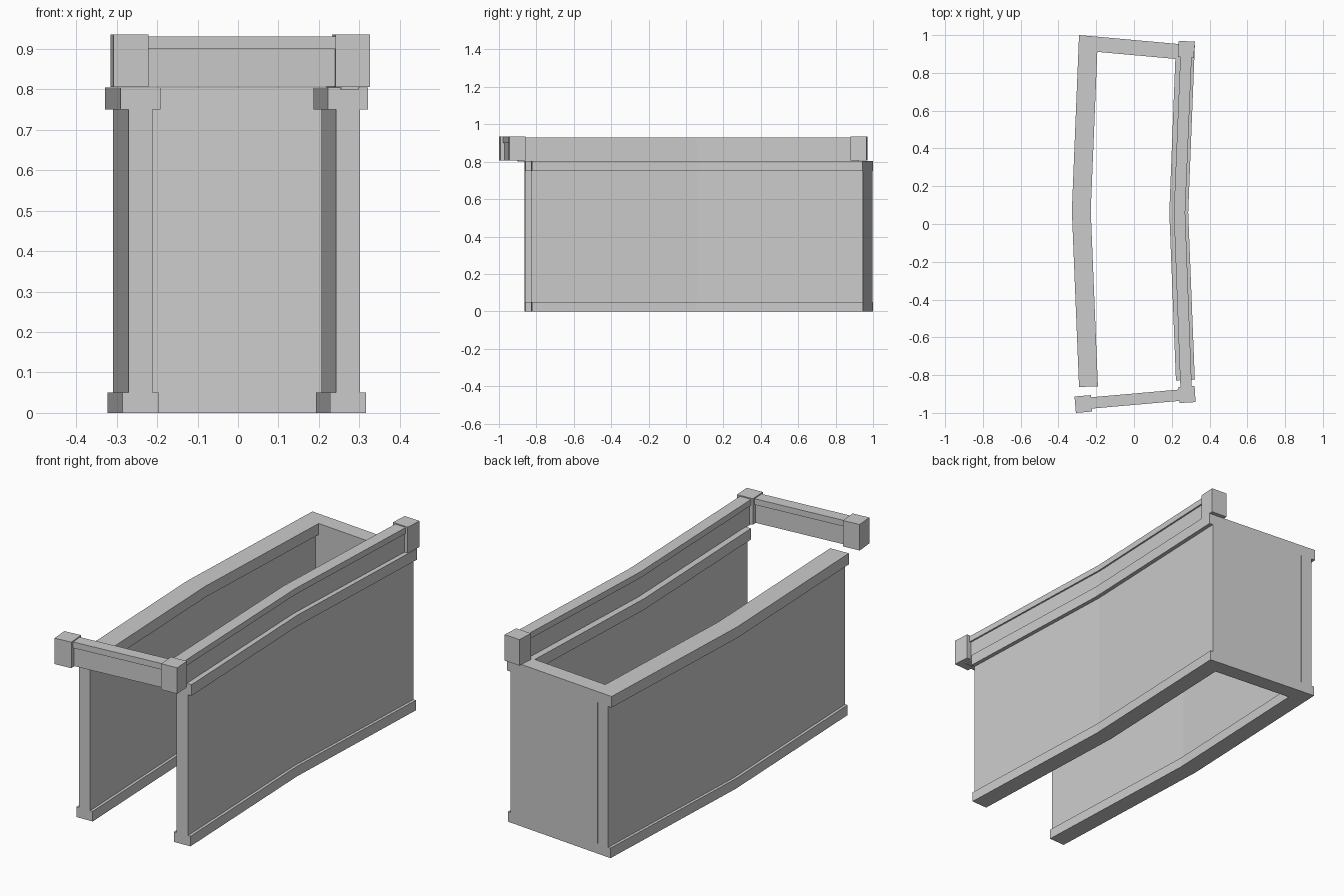
import bpy, bmesh
from mathutils import Vector, Matrix

if "Cube" in bpy.data.objects:
    bpy.data.objects.remove(bpy.data.objects["Cube"])


def finish(name, bm):
    bmesh.ops.recalc_face_normals(bm, faces=bm.faces[:])
    me = bpy.data.meshes.new(name)
    bm.to_mesh(me)
    bm.free()
    ob = bpy.data.objects.new(name, me)
    bpy.context.collection.objects.link(ob)
    return ob


def sweep(name, path, half, end_dir=None):
    """Sweep a symmetric profile of (half width, z) along a flat path."""
    prof = [(-w, z) for w, z in half] + [(w, z) for w, z in reversed(half)]
    pts = [Vector(p) for p in path]
    bm = bmesh.new()
    rings = []
    for i, p in enumerate(pts):
        t = (pts[min(i + 1, len(pts) - 1)] - pts[max(i - 1, 0)]).normalized()
        n = Vector((t.y, -t.x))
        if end_dir and i == len(pts) - 1:
            n = Vector(end_dir)
        rings.append([bm.verts.new((p.x + n.x * w, p.y + n.y * w, z)) for w, z in prof])
    k = len(prof)
    for a, b in zip(rings, rings[1:]):
        for j in range(k):
            bm.faces.new((a[j], a[(j + 1) % k], b[(j + 1) % k], b[j]))
    bm.faces.new(rings[0])
    bm.faces.new(rings[-1])
    return finish(name, bm)


def post(name, x, y, z0, z1, size, angle):
    bm = bmesh.new()
    bmesh.ops.create_cube(bm, size=1, matrix=Matrix.Translation((x, y, (z0 + z1) / 2))
                          @ Matrix.Rotation(angle, 4, 'Z')
                          @ Matrix.Diagonal((size, size, z1 - z0, 1)))
    return finish(name, bm)


def back_y(x):
    return 1.0 - 0.09 * (x + 0.29)


# side walls with base and top trim, bowed slightly, cut flush at the back
WALL = [(0.044, 0), (0.044, 0.05), (0.03, 0.05), (0.03, 0.75), (0.05, 0.75), (0.05, 0.805)]
sweep("left_wall", [(-0.241, -0.861), (-0.279, 0.07), (-0.241, back_y(-0.241))], WALL, (1, -0.09))
sweep("right_wall", [(0.272, -0.826), (0.237, 0.06), (0.272, back_y(0.272))], WALL, (1, -0.09))

# plain back wall between the side walls
xa, xb = -0.212, 0.243
sweep("back_wall", [(xa, back_y(xa) - 0.04), (xb, back_y(xb) - 0.04)], [(0.04, 0), (0.04, 0.805)])

# railings: narrow body with a wider cap
sweep("right_railing", [(0.277, -0.90), (0.241, 0.06), (0.277, 0.925)],
      [(0.022, 0.80), (0.022, 0.90), (0.03, 0.90), (0.03, 0.93)])
sweep("front_railing", [(-0.268, -0.951), (0.28, -0.903)],
      [(0.022, 0.807), (0.022, 0.90), (0.03, 0.90), (0.03, 0.93)])

# corner posts
post("front_left_post", -0.268, -0.953, 0.806, 0.935, 0.087, 0.085)
post("front_right_post", 0.281, -0.903, 0.806, 0.935, 0.085, 0.06)
post("back_right_post", 0.277, 0.925, 0.806, 0.935, 0.085, -0.06)
